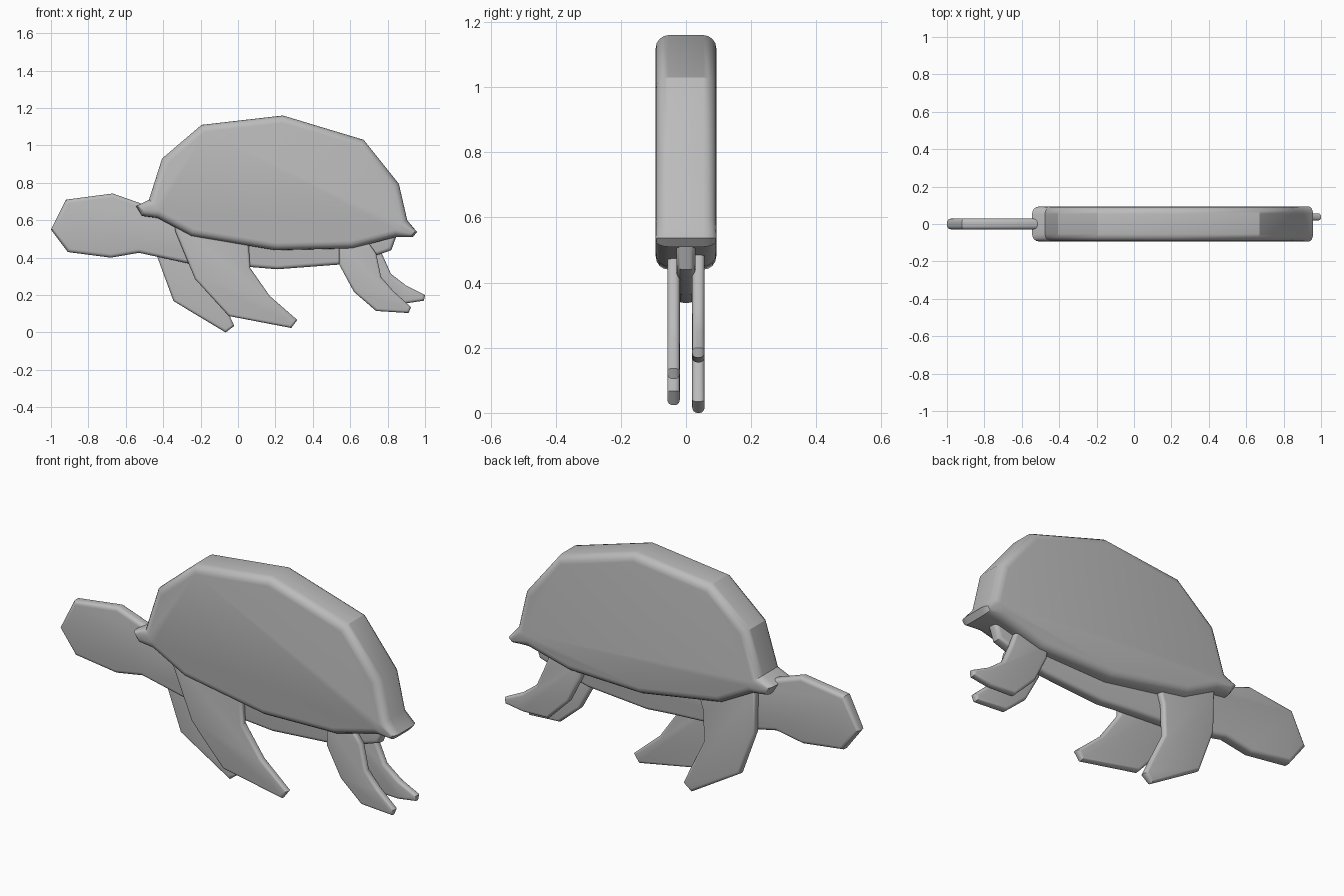
import bpy, bmesh, math
from mathutils import Vector

if "Cube" in bpy.data.objects:
    bpy.data.objects.remove(bpy.data.objects["Cube"])

grey = bpy.data.materials.new("plain grey")
grey.diffuse_color = (0.5, 0.5, 0.5, 1)
grey.use_nodes = True
grey.node_tree.nodes["Principled BSDF"].inputs["Base Color"].default_value = grey.diffuse_color


def inset_dirs(pts):
    """Inward mitre vector and length limit for each outline point (clockwise outline)."""
    out = []
    n = len(pts)
    for i in range(n):
        p, a, b = Vector(pts[i]), Vector(pts[i - 1]), Vector(pts[(i + 1) % n])
        d1, d2 = (p - a).normalized(), (b - p).normalized()
        n1, n2 = Vector((d1.y, -d1.x)), Vector((d2.y, -d2.x))
        m = (n1 + n2) / max(1 + n1.dot(n2), 0.3)
        out.append((m, 0.6 * min((p - a).length, (b - p).length)))
    return out


def slab(name, pts, y, half, r, steps=4):
    """Side-view outline extruded along y, with rounded rims."""
    area = sum(pts[i - 1][0] * pts[i][1] - pts[i][0] * pts[i - 1][1] for i in range(len(pts)))
    if area > 0:
        pts = pts[::-1]
    dirs = inset_dirs(pts)
    levels = []
    for k in range(steps + 1):
        t = math.pi / 2 * k / steps
        levels.append((half - r + r * math.sin(t), r * (1 - math.cos(t))))
    levels = [(-h, i) for h, i in reversed(levels)] + levels
    bm = bmesh.new()
    rings = []
    for h, ins in levels:
        ring = []
        for (x, z), (m, lim) in zip(pts, dirs):
            f = min(1, lim / max(r * m.length, 1e-6))
            ring.append(bm.verts.new((x + m.x * ins * f, y + h, z + m.y * ins * f)))
        rings.append(ring)
    n = len(pts)
    for a, b in zip(rings, rings[1:]):
        for i in range(n):
            j = (i + 1) % n
            bm.faces.new((a[i], a[j], b[j], b[i]))
    bm.faces.new(rings[0])
    bm.faces.new(rings[-1])
    bmesh.ops.recalc_face_normals(bm, faces=bm.faces)
    me = bpy.data.meshes.new(name)
    bm.to_mesh(me)
    bm.free()
    me.materials.append(grey)
    ob = bpy.data.objects.new(name, me)
    bpy.context.collection.objects.link(ob)
    bpy.ops.object.select_all(action='DESELECT')
    ob.select_set(True)
    bpy.context.view_layer.objects.active = ob
    bpy.ops.object.shade_smooth_by_angle(angle=math.radians(30))
    return ob


# domed shell with small lips at both ends
slab("shell", [(-0.545, 0.675), (-0.476, 0.71), (-0.406, 0.93), (-0.195, 1.11),
               (0.24, 1.16), (0.672, 1.03), (0.86, 0.795), (0.905, 0.60),
               (0.957, 0.537), (0.935, 0.51), (0.845, 0.51), (0.61, 0.45),
               (0.2, 0.44), (-0.25, 0.516), (-0.43, 0.612), (-0.513, 0.623)],
     0, 0.093, 0.04)

# head, neck, belly and tail in one thin slab
slab("body", [(-1.0, 0.55), (-0.92, 0.71), (-0.67, 0.743), (-0.52, 0.69),
              (-0.3, 0.64), (0.3, 0.56), (0.8, 0.56), (0.845, 0.51),
              (0.82, 0.44), (0.733, 0.41), (0.54, 0.363), (0.21, 0.338),
              (0.065, 0.35), (-0.27, 0.37), (-0.53, 0.426), (-0.68, 0.40),
              (-0.91, 0.43)],
     0, 0.029, 0.02)

# front legs
slab("front_leg_near", [(-0.34, 0.60), (-0.335, 0.54), (-0.23, 0.286), (-0.05, 0.088),
                        (0.285, 0.024), (0.317, 0.067), (0.17, 0.195), (0.065, 0.345),
                        (0.058, 0.46), (0.04, 0.55)],
     -0.038, 0.019, 0.015)
slab("front_leg_far", [(-0.435, 0.62), (-0.43, 0.40), (-0.345, 0.168), (-0.066, 0.0),
                       (-0.02, 0.035), (-0.05, 0.1), (-0.137, 0.28), (-0.13, 0.44),
                       (-0.095, 0.55)],
     0.038, 0.019, 0.015)

# rear legs
slab("rear_leg_near", [(0.54, 0.49), (0.54, 0.365), (0.62, 0.217), (0.738, 0.115),
                       (0.912, 0.104), (0.925, 0.136), (0.83, 0.222), (0.765, 0.297),
                       (0.738, 0.425), (0.69, 0.49)],
     -0.038, 0.019, 0.015)
slab("rear_leg_far", [(0.55, 0.5), (0.56, 0.42), (0.63, 0.28), (0.75, 0.16),
                      (0.893, 0.155), (0.994, 0.17), (1.0, 0.2), (0.90, 0.25),
                      (0.818, 0.313), (0.77, 0.42), (0.74, 0.5)],
     0.038, 0.019, 0.015)
